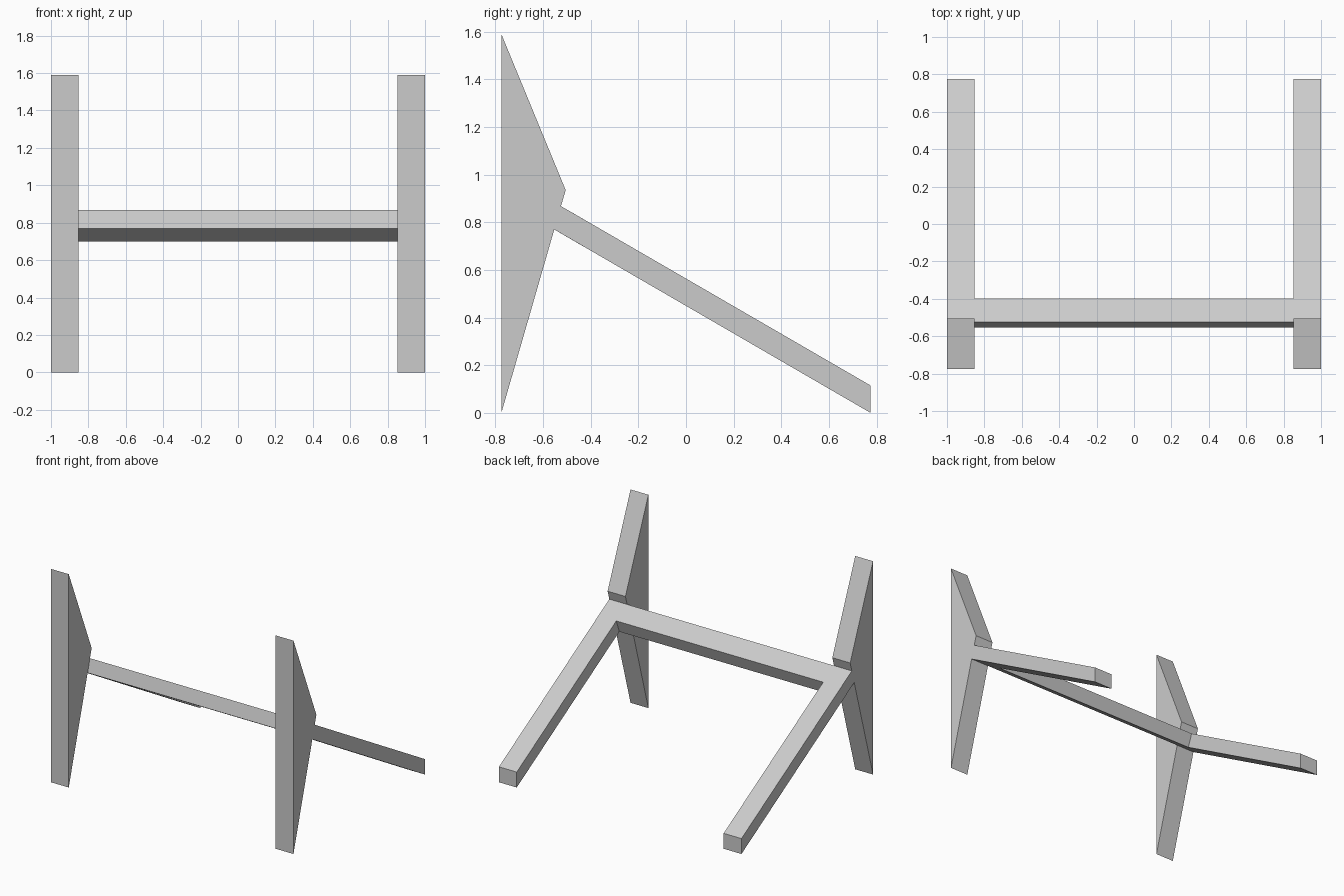
import bpy
import bmesh

cube = bpy.data.objects.get("Cube")
if cube:
    bpy.data.objects.remove(cube, do_unlink=True)

grey = bpy.data.materials.new("plain grey")
grey.use_nodes = True
colour = (0.6, 0.6, 0.6, 1.0)
grey.diffuse_color = colour
grey.node_tree.nodes["Principled BSDF"].inputs["Base Color"].default_value = colour


def extrude_profile(name, profile, x_start, x_end):
    """Extrude a closed (y, z) profile along x."""
    bm = bmesh.new()
    face = bm.faces.new([bm.verts.new((x_start, y, z)) for y, z in profile])
    result = bmesh.ops.extrude_face_region(bm, geom=[face], use_keep_orig=True)
    moved = [v for v in result["geom"] if isinstance(v, bmesh.types.BMVert)]
    bmesh.ops.translate(bm, verts=moved, vec=(x_end - x_start, 0, 0))
    bmesh.ops.recalc_face_normals(bm, faces=bm.faces)
    mesh = bpy.data.meshes.new(name)
    bm.to_mesh(mesh)
    bm.free()
    mesh.materials.append(grey)
    obj = bpy.data.objects.new(name, mesh)
    bpy.context.collection.objects.link(obj)
    return obj


# Side frames: tapered upright with a sloping rear leg
front, back, top = -0.775, 0.775, 1.59
inner = 0.853
side_profile = [
    (front, 0), (-0.553, 0.77), (back, 0), (back, 0.115),
    (-0.525, 0.868), (-0.505, 0.935), (front, top),
]
extrude_profile("left_side_frame", side_profile, inner, 1)
extrude_profile("right_side_frame", side_profile, -1, -inner)

# Crossbar: tilted to sit flush with the sloping legs
bar_profile = [(-0.525, 0.868), (-0.553, 0.77), (-0.433, 0.70), (-0.397, 0.794)]
extrude_profile("crossbar", bar_profile, -inner, inner)
